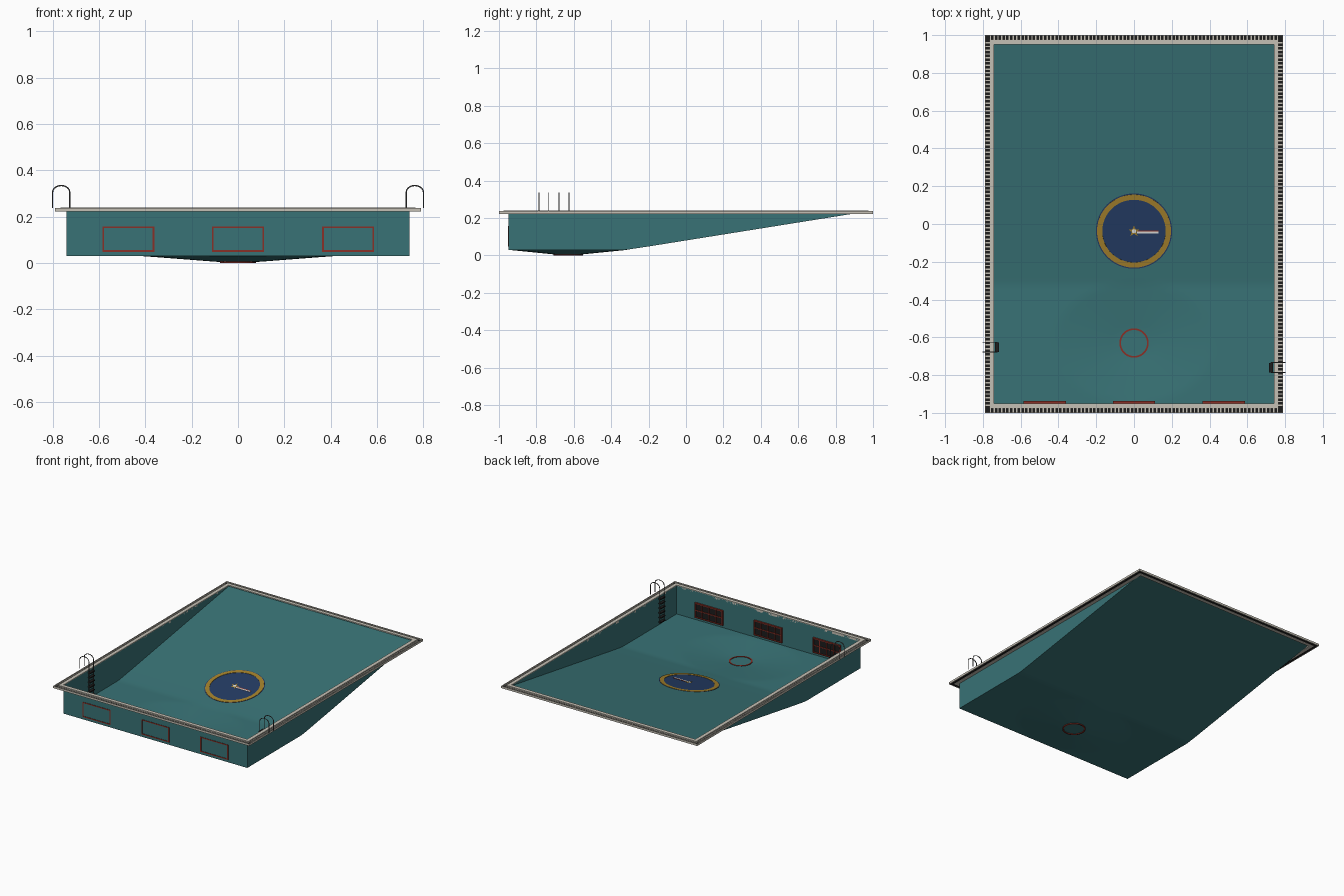
import bpy, bmesh
from math import pi, sin, cos, hypot, atan
from mathutils import Matrix

if "Cube" in bpy.data.objects:
    bpy.data.objects.remove(bpy.data.objects["Cube"])


def material(name, *rgb):
    m = bpy.data.materials.new(name)
    m.use_nodes = True
    m.diffuse_color = (*rgb, 1)
    m.node_tree.nodes["Principled BSDF"].inputs["Base Color"].default_value = (*rgb, 1)
    return m


teal = material("teal_tile", 0.04, 0.17, 0.18)
stone = material("pale_stone", 0.56, 0.53, 0.46)
black = material("black_grate", 0.012, 0.012, 0.012)
steel = material("dark_steel", 0.1, 0.1, 0.1)
red = material("rust_red", 0.25, 0.03, 0.02)
blue = material("navy_blue", 0.018, 0.045, 0.13)
gold = material("gold", 0.37, 0.22, 0.025)
white = material("white", 0.75, 0.75, 0.72)


def finish(name, bm, mat):
    bmesh.ops.recalc_face_normals(bm, faces=bm.faces)
    me = bpy.data.meshes.new(name)
    bm.to_mesh(me)
    bm.free()
    me.materials.append(mat)
    ob = bpy.data.objects.new(name, me)
    bpy.context.collection.objects.link(ob)
    return ob


def add_box(bm, lo, hi):
    size = [b - a for a, b in zip(lo, hi)]
    mid = [(a + b) / 2 for a, b in zip(lo, hi)]
    bmesh.ops.create_cube(bm, size=1, matrix=Matrix.Translation(mid) @ Matrix.Diagonal((*size, 1)))


def boxes(name, mat, *spans):
    bm = bmesh.new()
    for lo, hi in spans:
        add_box(bm, lo, hi)
    return finish(name, bm, mat)


# Basin: sloping floor with a shallow dip around the drain, walls pulled up
DRAIN_Y, SLOPE = -0.63, 0.16


def floor_z(x, y):
    ramp = 0.048 + SLOPE * (y + 0.2)
    ease = 0.03 + 0.018 * max(0, (y + 0.32) / 0.12)
    r = hypot(x / 0.42, (y - DRAIN_Y) / 0.32)
    dip = 0.025 * min(1, max(0, (1 - r) / 0.78))
    return (ramp if y > -0.2 else ease) - dip


bm = bmesh.new()
bmesh.ops.create_grid(bm, x_segments=48, y_segments=76, size=1,
                      matrix=Matrix.Diagonal((0.74, 0.95, 1, 1)))
for v in bm.verts:
    v.co.z = floor_z(v.co.x, v.co.y)
rim = [e for e in bm.edges if e.is_boundary]
wall = bmesh.ops.extrude_edge_only(bm, edges=rim)
for v in wall["geom"]:
    if isinstance(v, bmesh.types.BMVert):
        v.co.z = 0.235
basin = finish("basin", bm, teal)
bpy.context.view_layer.objects.active = basin
basin.select_set(True)
bpy.ops.object.shade_smooth_by_angle()


# Coping: inner curb, overflow gutter with grate bars, outer lip
def frame(name, mat, outer, inner, z0, z1):
    ax, ay, bx, by = 0.79 - outer, 1 - outer, 0.79 - inner, 1 - inner
    spans = []
    for s in (-1, 1):
        x0, x1 = sorted((s * ax, s * bx))
        y0, y1 = sorted((s * ay, s * by))
        spans.append(((x0, -by, z0), (x1, by, z1)))
        spans.append(((-ax, y0, z0), (ax, y1, z1)))
    return boxes(name, mat, *spans)


frame("coping_curb", stone, 0.024, 0.05, 0.222, 0.24)
frame("coping_lip", stone, 0, 0.005, 0.222, 0.237)
frame("gutter_channel", black, 0.005, 0.024, 0.223, 0.228)

bm = bmesh.new()
pitch, bar = 0.02, 0.0035
for s in (-1, 1):
    for i in range(-48, 49):
        x0, x1 = sorted((s * 0.766, s * 0.785))
        add_box(bm, (x0, i * pitch - bar, 0.228), (x1, i * pitch + bar, 0.235))
    for i in range(-38, 39):
        y0, y1 = sorted((s * 0.976, s * 0.995))
        add_box(bm, (i * pitch - bar, y0, 0.228), (i * pitch + bar, y1, 0.235))
finish("gutter_grate", bm, stone)


# Ladders: hooped handrails with dark treads
def ladder(name, side, yc):
    curve = bpy.data.curves.new(name + "_rails", "CURVE")
    curve.dimensions = "3D"
    curve.bevel_depth = 0.0028
    curve.bevel_resolution = 1
    curve.use_fill_caps = True
    arc = [(0.763 - 0.037 * cos(a * pi / 10), 0.305 + 0.029 * sin(a * pi / 10)) for a in range(11)]
    path = [(0.726, 0.045)] + arc + [(0.80, 0.238)]
    for dy in (-0.026, 0.026):
        sp = curve.splines.new("POLY")
        sp.points.add(len(path) - 1)
        for p, (x, z) in zip(sp.points, path):
            p.co = (side * x, yc + dy, z, 1)
    curve.materials.append(steel)
    ob = bpy.data.objects.new(name + "_rails", curve)
    bpy.context.collection.objects.link(ob)
    x0, x1 = sorted((side * 0.715, side * 0.735))
    boxes(name + "_treads", black,
          *[((x0, yc - 0.025, z), (x1, yc + 0.025, z + 0.008))
            for z in (0.05 + 0.034 * i for i in range(6))])


ladder("left_ladder", 1, -0.76)
ladder("right_ladder", -1, -0.652)

# Underwater windows: dark panes inside, red frames through the wall
for name, xc in (("right", -0.473), ("middle", 0), ("left", 0.475)):
    w, z0, z1, t = 0.112, 0.048, 0.157, 0.007
    y0, y1 = -0.953, -0.938
    boxes(name + "_window_frame", red,
          ((xc - w, y0, z0), (xc + w, y1, z0 + t)),
          ((xc - w, y0, z1 - t), (xc + w, y1, z1)),
          ((xc - w, y0, z0 + t), (xc - w + t, y1, z1 - t)),
          ((xc + w - t, y0, z0 + t), (xc + w, y1, z1 - t)))
    boxes(name + "_window_pane", black, ((xc - w + t, -0.949, z0 + t), (xc + w - t, -0.945, z1 - t)))
    mid = (z0 + z1) / 2
    boxes(name + "_window_bars", red,
          ((xc - w + t, -0.946, mid - 0.003), (xc + w - t, -0.940, mid + 0.003)),
          *[((xc + k * w / 2 - 0.003, -0.946, z0 + t), (xc + k * w / 2 + 0.003, -0.940, z1 - t))
            for k in (-1, 0, 1)])


# Flat rings, discs and stars
def outline(bm, radii, n, z):
    return [bm.verts.new((radii[i % len(radii)] * sin(2 * pi * i / n),
                          radii[i % len(radii)] * cos(2 * pi * i / n), z)) for i in range(n)]


def plate(name, mat, radii, n, z, place):
    bm = bmesh.new()
    bm.faces.new(outline(bm, radii, n, z)[::-1])
    ob = finish(name, bm, mat)
    ob.matrix_world = place
    return ob


def ring(name, mat, inner, outer, z0, z1, place, n=48):
    bm = bmesh.new()
    loops = [outline(bm, [r], n, z) for r, z in
             ((inner, z0), (outer, z0), (outer, z1), (inner, z1))]
    for a, b in zip(loops, loops[1:] + loops[:1]):
        for i in range(n):
            j = (i + 1) % n
            bm.faces.new((a[i], a[j], b[j], b[i]))
    ob = finish(name, bm, mat)
    ob.matrix_world = place
    return ob


ring("drain_ring", red, 0.069, 0.078, 0, 0.009, Matrix.Translation((0, DRAIN_Y, 0)))

# Floor medallion lying on the slope
mc = -0.037
place = Matrix.Translation((0, mc, floor_z(0, mc))) @ Matrix.Rotation(atan(SLOPE), 4, "X")
plate("medallion_disc", blue, [0.202], 64, 0.003, place)
ring("medallion_band", gold, 0.168, 0.196, 0.003, 0.005, place)
plate("medallion_star", gold, [0.032, 0.013], 10, 0.007, place)
plate("medallion_star_center", white, [0.011], 12, 0.008, place)
boxes("medallion_bar", white, ((0.015, -0.012, 0.003), (0.13, -0.002, 0.005))).matrix_world = place
boxes("medallion_stripe", red, ((0.015, -0.002, 0.003), (0.13, 0.004, 0.005))).matrix_world = place
